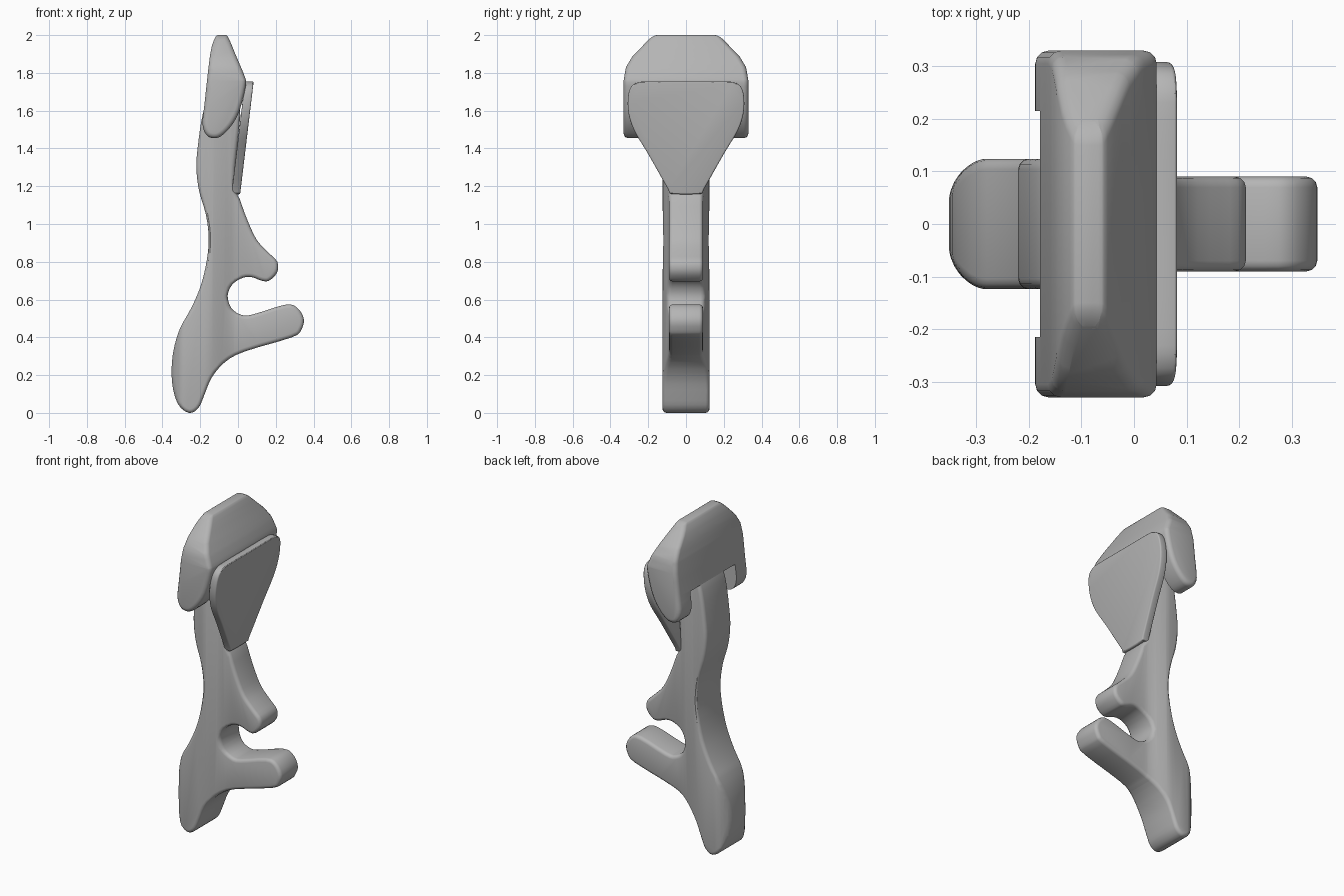
import bpy, bmesh, math
from mathutils import Vector

cube = bpy.data.objects.get("Cube")
if cube:
    bpy.data.objects.remove(cube, do_unlink=True)

grey = bpy.data.materials.new("plain grey")
grey.use_nodes = True
grey.diffuse_color = (0.46, 0.46, 0.46, 1)
grey.node_tree.nodes["Principled BSDF"].inputs["Base Color"].default_value = grey.diffuse_color


def smooth_loop(points, steps=3):
    """Closed flowing curve through the points."""
    pts = [Vector(p) for p in points]
    n, out = len(pts), []
    for i in range(n):
        a, b, c, d = (pts[(i + k) % n] for k in (-1, 0, 1, 2))
        for s in range(steps):
            t = s / steps
            out.append(0.5 * (2 * b + (c - a) * t + (2 * a - 5 * b + 4 * c - d) * t**2
                              + (3 * b - a - 3 * c + d) * t**3))
    return out


def inset(loop, amount):
    """Loop moved inward by the amount."""
    n = len(loop)
    area = sum(loop[i - 1].x * loop[i].y - loop[i].x * loop[i - 1].y for i in range(n))
    turn = 1 if area > 0 else -1
    out = []
    for i in range(n):
        t = (loop[(i + 1) % n] - loop[i]).normalized() + (loop[i] - loop[i - 1]).normalized()
        t.normalize()
        out.append(loop[i] + Vector((-t.y, t.x)) * turn * amount)
    return out


def rounded_slab(name, points, place, radius, cuts=(), axis=0, steps=3):
    """Profile slab with rounded rims; place(u, v, side, depth) gives the position."""
    loop = smooth_loop(points, steps)
    n = len(loop)
    bm = bmesh.new()
    rings = []
    angles = [math.pi / 2 * k / 3 for k in range(4)]
    for side, order in ((-1, reversed(angles)), (1, angles)):
        for a in order:
            ring = inset(loop, radius * (1 - math.cos(a)))
            t = side * (1 - radius * (1 - math.sin(a)))
            rings.append([bm.verts.new((p.x, p.y, t)) for p in ring])
    for low, high in zip(rings, rings[1:]):
        for i in range(n):
            j = (i + 1) % n
            bm.faces.new((low[i], low[j], high[j], high[i]))
    bm.faces.new(rings[0])
    bm.faces.new(rings[-1])
    normal = Vector((1, 0, 0)) if axis == 0 else Vector((0, 1, 0))
    for c in cuts:
        bmesh.ops.bisect_plane(bm, geom=bm.verts[:] + bm.edges[:] + bm.faces[:],
                               dist=1e-4, plane_co=normal * c, plane_no=normal)
    for v in bm.verts:
        u, w, t = v.co
        # the wall cuts keep their depth, so only rim depth is passed on
        v.co = place(u, w, 1 if t > 0 else -1, 1 - abs(t))
    bmesh.ops.recalc_face_normals(bm, faces=bm.faces[:])
    mesh = bpy.data.meshes.new(name)
    bm.to_mesh(mesh)
    bm.free()
    mesh.materials.append(grey)
    obj = bpy.data.objects.new(name, mesh)
    bpy.context.collection.objects.link(obj)
    return obj


def activate(obj):
    bpy.ops.object.select_all(action='DESELECT')
    obj.select_set(True)
    bpy.context.view_layer.objects.active = obj


def body_width(x):
    """Wide spine, slimmer hooks, rounded heel."""
    t = min(max((x + 0.17) / 0.17, 0), 1)
    w = 0.124 - 0.034 * t * t * (3 - 2 * t)
    heel = min(max((-0.28 - x) / 0.075, 0), 1)
    return w - 0.06 * heel * heel


def head_width(z):
    """Shoulders clipped towards the crown."""
    steps = [(0, 0.33), (1.76, 0.33), (1.83, 0.318), (1.885, 0.285), (2.0, 0.175), (3, 0.175)]
    for (z0, w0), (z1, w1) in zip(steps, steps[1:]):
        if z <= z1:
            return w0 + (w1 - w0) * (z - z0) / (z1 - z0)


# Body with foot, hook and neck
body_profile = [
    (-0.26, 0.0), (-0.32, 0.05), (-0.35, 0.17), (-0.345, 0.31), (-0.31, 0.44), (-0.245, 0.56),
    (-0.195, 0.68), (-0.165, 0.81), (-0.155, 0.925), (-0.17, 1.05), (-0.205, 1.17),
    (-0.22, 1.285), (-0.215, 1.39), (-0.187, 1.58), (-0.14, 1.67), (-0.03, 1.68),
    (0.01, 1.6), (0.005, 1.5), (-0.02, 1.22), (0.01, 1.13), (0.05, 1.02), (0.1, 0.915),
    (0.165, 0.845), (0.208, 0.8), (0.208, 0.745), (0.165, 0.7), (0.125, 0.7),
    (0.075, 0.718), (0.025, 0.715), (-0.03, 0.68), (-0.055, 0.62), (-0.035, 0.555),
    (0.015, 0.52), (0.075, 0.52), (0.245, 0.572), (0.31, 0.56), (0.348, 0.5),
    (0.335, 0.44), (0.285, 0.4), (0.035, 0.325), (-0.07, 0.268), (-0.14, 0.185),
    (-0.18, 0.09), (-0.21, 0.025)]
body = rounded_slab("body", body_profile,
                    lambda u, v, s, d: Vector((u, s * (body_width(u) - d), v)), 0.02,
                    [-0.34, -0.325, -0.31, -0.295, -0.28] + [-0.17 + 0.0213 * k for k in range(9)])

# Head cap
head_profile = [
    (-0.105, 2.0), (-0.068, 2.0), (-0.05, 1.985), (-0.008, 1.885), (0.035, 1.782), (0.041, 1.73),
    (0.008, 1.6), (-0.035, 1.52), (-0.09, 1.465), (-0.135, 1.455), (-0.17, 1.475),
    (-0.188, 1.53), (-0.178, 1.63), (-0.147, 1.9), (-0.122, 1.985)]
head = rounded_slab("head", head_profile,
                    lambda u, v, s, d: Vector((u, s * (head_width(v) - d), v)), 0.025,
                    [1.76, 1.795, 1.83, 1.86, 1.885], axis=1)

# Gap between the two head flaps
bpy.ops.mesh.primitive_cube_add(size=1, location=(-0.1, 0, 1.42))
cutter = bpy.context.object
cutter.name = "flap_gap_cutter"
cutter.scale = (0.6, 0.43, 0.4)
cutter.hide_render = True
activate(head)
cut = head.modifiers.new("flap gap", 'BOOLEAN')
cut.operation = 'DIFFERENCE'
cut.solver = 'EXACT'
cut.object = cutter
bpy.ops.object.modifier_apply(modifier=cut.name)
bpy.data.objects.remove(cutter, do_unlink=True)

# Tilted chest plate
half = [(0.0, 1.755), (0.2, 1.755), (0.26, 1.748), (0.295, 1.72), (0.308, 1.66), (0.303, 1.58),
        (0.272, 1.49), (0.2, 1.37), (0.095, 1.185), (0.075, 1.16)]
plate_profile = half + [(-y, z) for y, z in reversed(half[1:])]


def place_plate(u, v, s, d):
    return Vector((0.06 - 0.12 * (1.755 - v) + s * (0.023 - d), u, v))


plate = rounded_slab("chest_plate", plate_profile, place_plate, 0.008)

for part in (body, head, plate):
    activate(part)
    bpy.ops.object.shade_smooth_by_angle(angle=math.radians(32))
